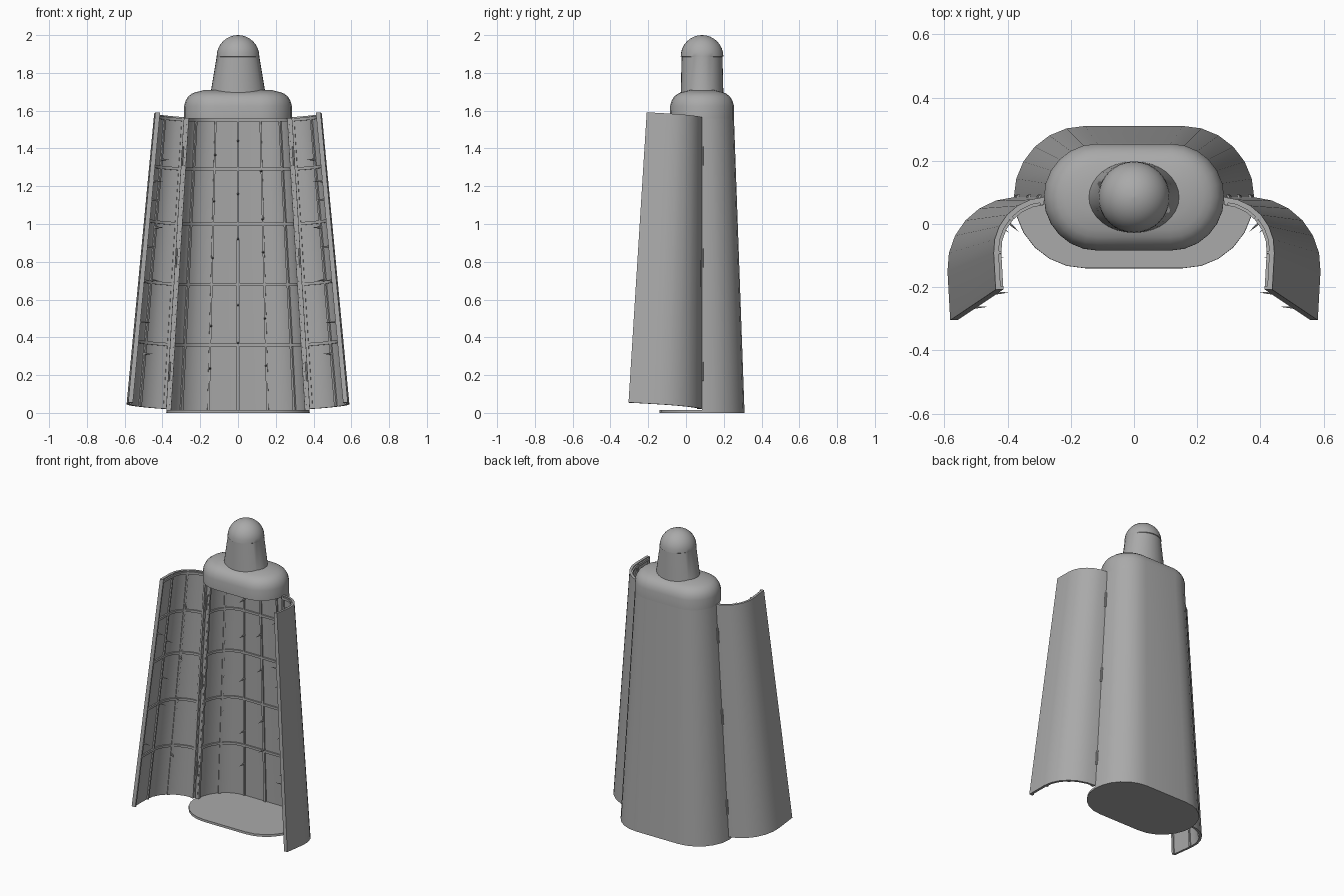
import bpy, bmesh, math
from mathutils import Matrix, Vector

cube = bpy.data.objects.get("Cube")
if cube:
    bpy.data.objects.remove(cube, do_unlink=True)

iron = bpy.data.materials.new("grey_iron")
iron.use_nodes = True
iron.diffuse_color = (0.4, 0.4, 0.4, 1)
iron.node_tree.nodes["Principled BSDF"].inputs["Base Color"].default_value = (0.4, 0.4, 0.4, 1)

CY, TOP, TAPER = 0.085, 1.565, 0.25      # axis depth, wall height, narrowing
FLAT, RAD = 0.155, 0.225                 # stadium section: half flat and radius
WALL, RIB = 0.016, 0.025                 # insets of inner wall and rib face
SEG = 6


def point(u, z, inset, face):
    """Point on the tapered stadium; u is 0 at the middle and +-1 at the hinges."""
    k = 1 - TAPER * min(z, TOP) / TOP
    t = abs(u)
    th = max(0, t - 0.5) * math.pi
    r = RAD * k - inset
    x = FLAT * k * min(1, t * 2) + r * math.sin(th)
    return Vector((math.copysign(x, u), CY + face * r * math.cos(th), z))


def steps(u0, u1):
    """Section stations between u0 and u1, including the arc facets."""
    arc = [0.5 + 0.5 * i / SEG for i in range(SEG + 1)]
    inner = [u for u in [-a for a in arc] + arc if u0 + 1e-4 < u < u1 - 1e-4]
    return sorted([u0, u1] + inner)


def slab(bm, u0, u1, z0, z1, d0, d1, face):
    """Curved solid plate between two insets of the section."""
    us = steps(u0, u1)
    g = [[[bm.verts.new(point(u, z, d, face)) for u in us] for d in (d0, d1)] for z in (z0, z1)]
    for i in range(len(us) - 1):
        j = i + 1
        for n in (0, 1):
            bm.faces.new((g[0][n][i], g[0][n][j], g[1][n][j], g[1][n][i]))
            bm.faces.new((g[n][0][i], g[n][0][j], g[n][1][j], g[n][1][i]))
    for i in (0, -1):
        bm.faces.new((g[0][0][i], g[0][1][i], g[1][1][i], g[1][0][i]))


def loft(bm, rings):
    vs = [[bm.verts.new(p) for p in r] for r in rings]
    n = len(vs[0])
    for a, b in zip(vs, vs[1:]):
        for i in range(n):
            bm.faces.new((a[i], a[(i + 1) % n], b[(i + 1) % n], b[i]))
    bm.faces.new(vs[0])
    bm.faces.new(vs[-1])


def rod(bm, a, b, r0, r1, sides):
    rot = (b - a).to_track_quat('Z', 'Y').to_matrix().to_4x4()
    bmesh.ops.create_cone(bm, cap_ends=True, segments=sides, radius1=r0, radius2=r1,
                          depth=(b - a).length, matrix=Matrix.Translation((a + b) / 2) @ rot)


def finish(bm, name, matrix=None):
    if matrix:
        bm.transform(matrix)
    bmesh.ops.remove_doubles(bm, verts=bm.verts, dist=1e-5)
    bmesh.ops.recalc_face_normals(bm, faces=bm.faces)
    me = bpy.data.meshes.new(name)
    bm.to_mesh(me)
    bm.free()
    me.materials.append(iron)
    ob = bpy.data.objects.new(name, me)
    bpy.context.collection.objects.link(ob)
    bpy.ops.object.select_all(action='DESELECT')
    ob.select_set(True)
    bpy.context.view_layer.objects.active = ob
    bpy.ops.object.shade_smooth_by_angle(angle=math.radians(30))


RIB_HEIGHTS = (0.36, 0.68, 1.0, 1.29, 1.55)


def panel(name, u0, u1, z0, face, uprights, spikes, matrix=None):
    """Wall panel with its inner rib grid and its spikes."""
    bm = bmesh.new()
    slab(bm, u0, u1, z0, TOP, 0, WALL, face)
    finish(bm, name + "_wall", matrix)

    bm = bmesh.new()
    for z in RIB_HEIGHTS:
        slab(bm, u0, u1, z - 0.008, z + 0.008, WALL - 0.002, RIB, face)
    for u in uprights:
        w = 0.025 if abs(u) < 0.5 else 0.013
        slab(bm, max(u0, u - w), min(u1, u + w), z0, TOP, WALL - 0.002, RIB, face)
    finish(bm, name + "_ribs", matrix)

    bm = bmesh.new()
    for u, heights in spikes.items():
        for z in heights:
            rod(bm, point(u, z, WALL, face), point(u, z, RIB + 0.05, face), 0.007, 0.0005, 6)
    finish(bm, name + "_spikes", matrix)


def outline(z, inset):
    us = steps(-1, 1)
    return ([point(u, z, inset, 1) for u in us[:-1]]
            + [point(u, z, inset, -1) for u in reversed(us[1:])])


# Fixed back half of the cabinet
panel("back", -1, 1, 0.008, 1, (-0.985, -0.75, -0.5, 0, 0.5, 0.75, 0.985),
      {0: (0.37, 0.57, 0.92, 1.16, 1.44),
       -0.5: (0.235, 0.46, 0.82, 1.12, 1.365),
       0.5: (0.25, 0.5, 0.85, 1.025, 1.28)})

# Front doors swung open about the slanted hinge lines
low, high = point(1, 0, 0, -1), point(1, TOP, 0, -1)
axis = high - low
swing = (Matrix.Translation(low) @ Matrix.Rotation(math.radians(87), 4, axis)
         @ Matrix.Translation(-low))
for side, flip in (("left", 1), ("right", -1)):
    mirror = Matrix.Diagonal((flip, 1, 1, 1))
    panel(side + "_door", 0, 1, 0.02, -1, (0.02, 0.5, 0.75, 0.985),
          {0.04: (0.45, 1.2), 0.5: (0.68, 0.86, 1.11), 0.75: (0.3, 0.69, 0.97, 1.33)},
          mirror @ swing)
    bm = bmesh.new()
    for z in (0.22, 0.82, 1.36):
        rod(bm, low + axis * (z - 0.05) / TOP, low + axis * (z + 0.05) / TOP, 0.008, 0.008, 10)
    finish(bm, side + "_hinges", mirror)

# Floor plate
bm = bmesh.new()
loft(bm, [outline(0, 0), outline(0.015, 0)])
finish(bm, "floor_plate")

# Rounded shoulder cap
bm = bmesh.new()
loft(bm, [outline(z, d) for z, d in ((1.558, 0), (1.625, 0), (1.652, 0.007), (1.675, 0.021),
                                     (1.691, 0.042), (1.699, 0.065), (1.71, 0.11))])
finish(bm, "shoulder_cap")

# Tapered neck with a domed head
DOME, DOME_Z = 0.113, 1.887
rings = [(1.69, 0.146, 0.113), (1.885, DOME, 0.108)]
for i in range(9):
    a = i * math.pi / 16
    r = DOME * math.cos(a)
    rings.append((DOME_Z + DOME * math.sin(a), r, r))
rings[-1] = (2.0, 0.001, 0.001)
bm = bmesh.new()
loft(bm, [[Vector((rx * math.cos(t), CY + ry * math.sin(t), z))
           for t in (i * math.tau / 32 for i in range(32))] for z, rx, ry in rings])
finish(bm, "head")
